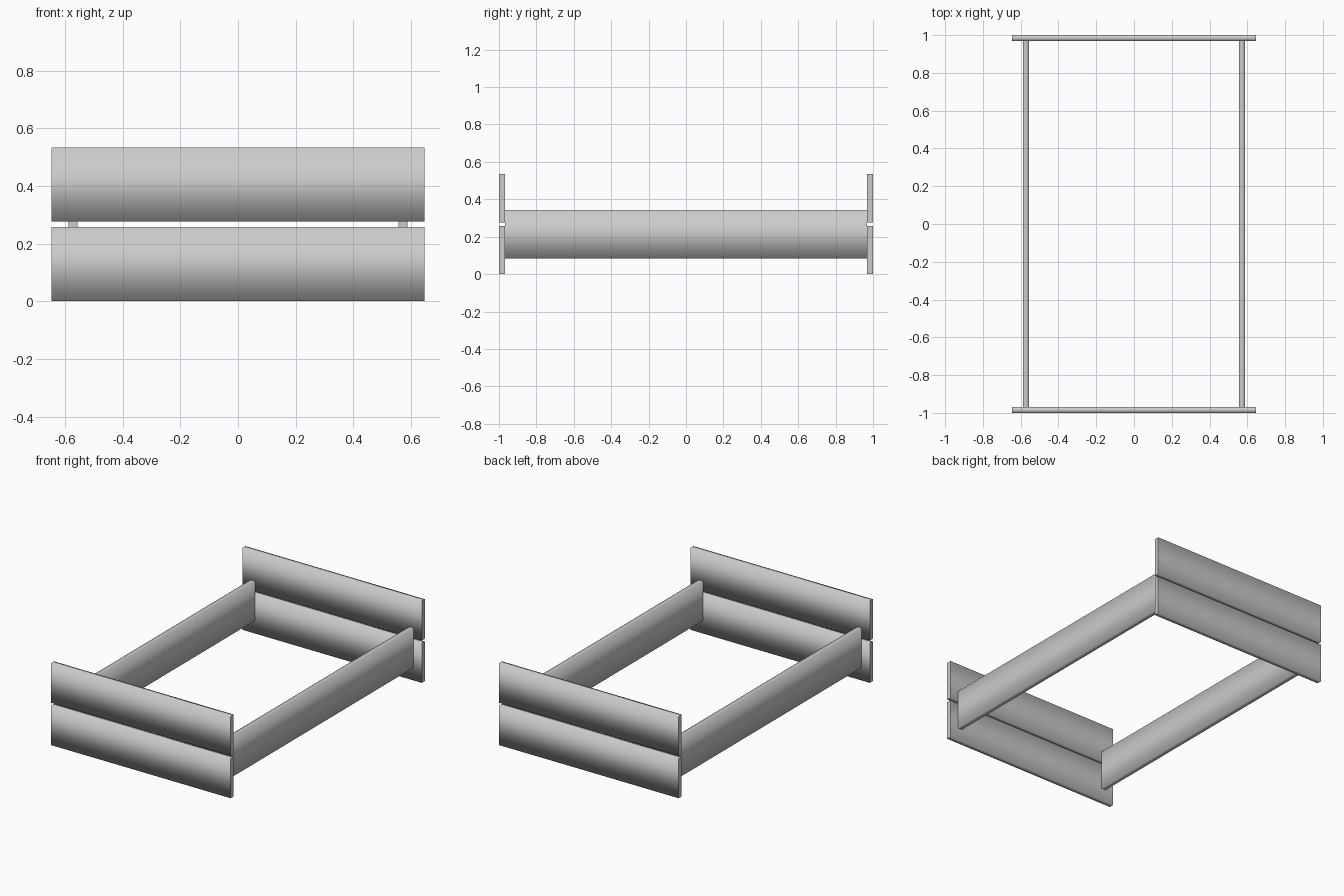
import bpy
import bmesh

cube = bpy.data.objects.get("Cube")
if cube:
    bpy.data.objects.remove(cube, do_unlink=True)

grey = bpy.data.materials.new("light grey")
grey.use_nodes = True
colour = (0.6, 0.6, 0.6, 1)
grey.diffuse_color = colour
grey.node_tree.nodes["Principled BSDF"].inputs["Base Color"].default_value = colour

HALF_LENGTH = 1.0
HALF_WIDTH = 0.647
THICK = 0.031
BOARD_HEIGHT = 0.258


def board(name, centre, size, long_axis):
    """Plank shaded softly around its long axis, with flat sharp-edged ends."""
    bm = bmesh.new()
    bmesh.ops.create_cube(bm, size=1)
    bmesh.ops.scale(bm, vec=size, verts=bm.verts)
    bm.normal_update()
    for face in bm.faces:
        is_end = abs(face.normal[long_axis]) > 0.5
        face.smooth = not is_end
        if is_end:
            for edge in face.edges:
                edge.smooth = False
    mesh = bpy.data.meshes.new(name)
    bm.to_mesh(mesh)
    bm.free()
    mesh.materials.append(grey)
    obj = bpy.data.objects.new(name, mesh)
    obj.location = centre
    bpy.context.collection.objects.link(obj)


# Two stacked boards at each end of the frame
for end, side in (("foot", -1), ("head", 1)):
    for level, bottom in (("lower", 0), ("upper", 0.276)):
        board(f"{end}_{level}_board",
              (0, side * (HALF_LENGTH - THICK / 2), bottom + BOARD_HEIGHT / 2),
              (2 * HALF_WIDTH, THICK, BOARD_HEIGHT), 0)

# Long rails joining the two ends
for name, side in (("right_rail", -1), ("left_rail", 1)):
    board(name, (side * 0.572, 0, 0.084 + BOARD_HEIGHT / 2),
          (THICK, 2 * (HALF_LENGTH - THICK), BOARD_HEIGHT), 1)
